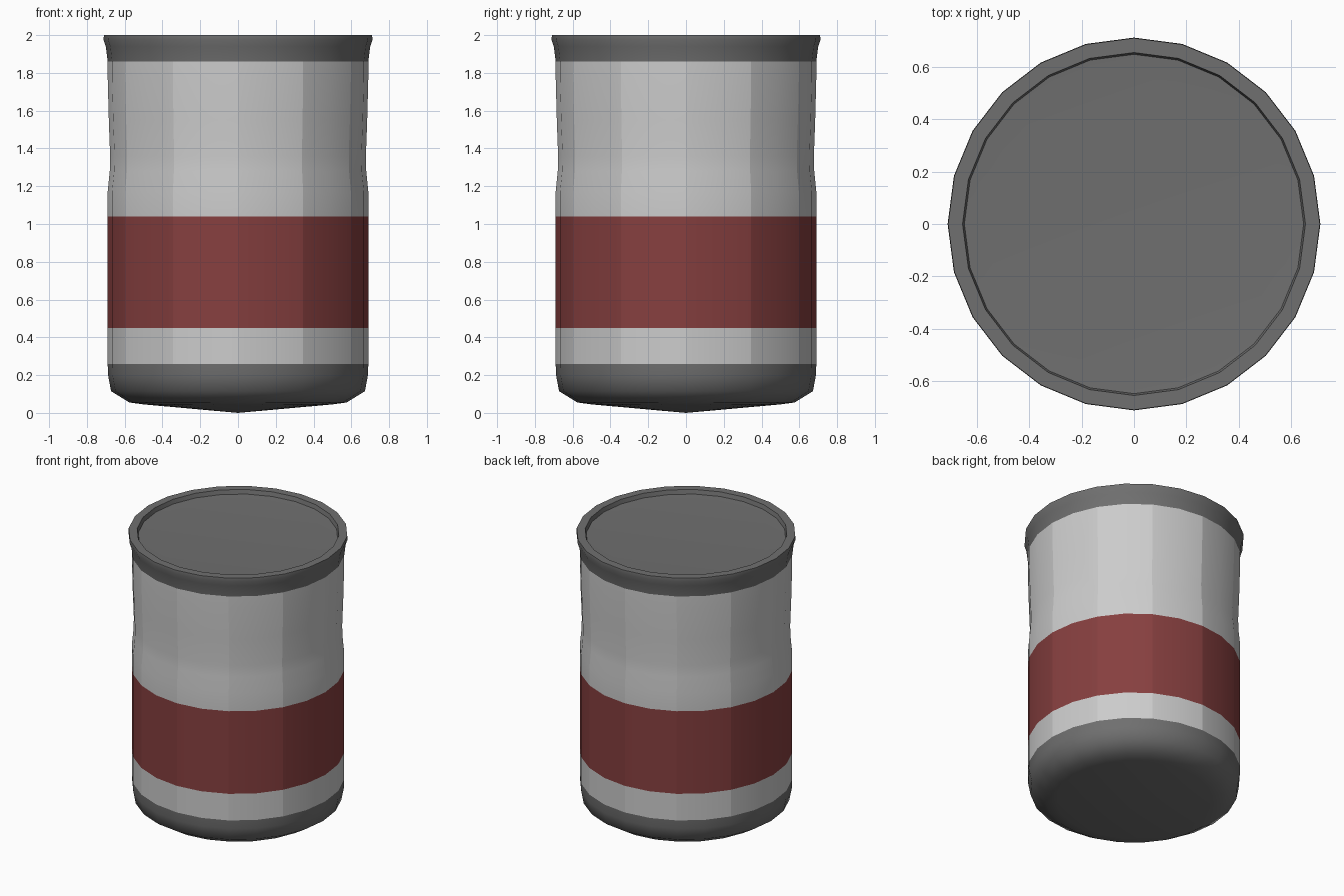
import bpy, bmesh, math

if "Cube" in bpy.data.objects:
    bpy.data.objects.remove(bpy.data.objects["Cube"])

N = 24  # sides around the can


def material(name, rgb):
    m = bpy.data.materials.new(name)
    m.diffuse_color = (*rgb, 1)
    m.use_nodes = True
    m.node_tree.nodes["Principled BSDF"].inputs["Base Color"].default_value = m.diffuse_color
    return m


def lathe(name, profile, mat=None, facets=False):
    """Spin (radius, z) points, listed bottom-outside to top, around z."""
    bm = bmesh.new()
    rings = []
    for r, z in profile:
        if r == 0:
            rings.append([bm.verts.new((0, 0, z))] * N)
        else:
            rings.append([bm.verts.new((r * math.cos(2 * math.pi * i / N),
                                        r * math.sin(2 * math.pi * i / N), z)) for i in range(N)])
    for low, high in zip(rings, rings[1:]):
        for i in range(N):
            j = (i + 1) % N
            corners = list(dict.fromkeys((low[i], low[j], high[j], high[i])))
            face = bm.faces.new(corners)
            face.smooth = True
        # broad facets: every second upright edge stays sharp
        if facets:
            for i in range(0, N, 2):
                bm.edges.get((low[i], high[i])).smooth = False
    mesh = bpy.data.meshes.new(name)
    bm.to_mesh(mesh)
    bm.free()
    if mat:
        mesh.materials.append(mat)
    obj = bpy.data.objects.new(name, mesh)
    bpy.context.collection.objects.link(obj)
    return obj


dark = material("dark_metal", (0.16, 0.16, 0.16))
red = material("red_band", (0.24, 0.05, 0.05))

# rounded base with a shallow pointed underside
lathe("base", [(0, 0), (0.5, 0.045), (0.575, 0.055), (0.672, 0.115),
               (0.688, 0.2), (0.69, 0.26)], dark)

# body wall: lower strip, painted band, slightly waisted upper part
lathe("lower_body", [(0.69, 0.26), (0.69, 0.45)], facets=True)
lathe("painted_band", [(0.69, 0.45), (0.69, 1.04)], red, facets=True)
lathe("upper_body", [(0.69, 1.04), (0.69, 1.17), (0.679, 1.28), (0.677, 1.36),
                     (0.684, 1.55), (0.69, 1.78), (0.69, 1.86)], facets=True)

# flared rim
rim = lathe("rim", [(0.69, 1.86), (0.7, 1.94), (0.712, 1.975), (0.71, 2.0),
                    (0.655, 2.0), (0.648, 1.97)], dark)
# lid recessed just below the rim
lid = lathe("lid", [(0.648, 1.97), (0.56, 1.965), (0, 1.965)], dark)

# keep hard corners on rim and lid
for obj in (rim, lid):
    obj.data.set_sharp_from_angle(angle=math.radians(35))
